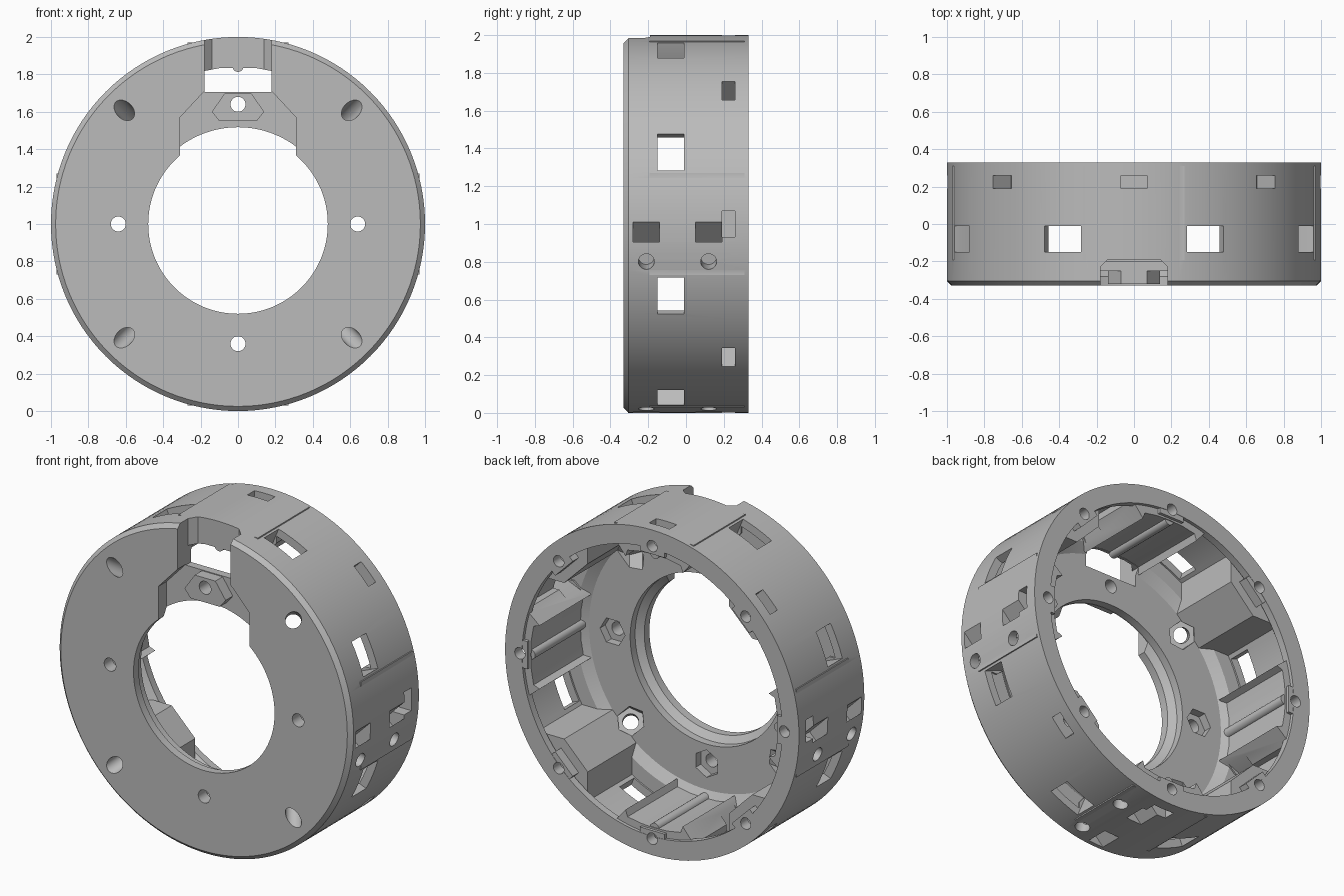
import bpy, bmesh, math
from mathutils import Matrix, Vector

if "Cube" in bpy.data.objects:
    bpy.data.objects.remove(bpy.data.objects["Cube"], do_unlink=True)

grey = bpy.data.materials.new("plain grey")
grey.use_nodes = True
colour = (0.5, 0.5, 0.5, 1)
grey.diffuse_color = colour
grey.node_tree.nodes["Principled BSDF"].inputs["Base Color"].default_value = colour


def finish(bm, name):
    bmesh.ops.recalc_face_normals(bm, faces=bm.faces)
    mesh = bpy.data.meshes.new(name)
    bm.to_mesh(mesh)
    bm.free()
    mesh.materials.append(grey)
    obj = bpy.data.objects.new(name, mesh)
    bpy.context.collection.objects.link(obj)
    return obj


def skin(bm, rings, closed):
    """Bridge equal loops of vertices with quads."""
    n = len(rings[0])
    for k in range(len(rings) if closed else len(rings) - 1):
        a, b = rings[k], rings[(k + 1) % len(rings)]
        for i in range(n):
            j = (i + 1) % n
            bm.faces.new((a[i], a[j], b[j], b[i]))


def prism(name, poly, y0, y1, matrix=Matrix()):
    """Extrude an x-z outline along y, then place it."""
    bm = bmesh.new()
    ends = [[bm.verts.new((x, y, z)) for x, z in poly] for y in (y0, y1)]
    skin(bm, ends, False)
    for end in ends:
        bm.faces.new(end)
    bm.transform(matrix)
    return finish(bm, name)


def lathe(name, profile, steps):
    """Turn an (r, y) outline about the y axis."""
    bm = bmesh.new()
    rings = []
    for k in range(steps):
        a = 2 * math.pi * k / steps
        rings.append([bm.verts.new((r * math.cos(a), y, r * math.sin(a))) for r, y in profile])
    skin(bm, rings, True)
    return finish(bm, name)


def ngon(radius, sides, cx=0, cz=0):
    step = 2 * math.pi / sides
    return [(cx + radius * math.cos(i * step), cz + radius * math.sin(i * step))
            for i in range(sides)]


def rect(x0, x1, z0, z1):
    return [(x0, z0), (x1, z0), (x1, z1), (x0, z1)]


def around(degrees):
    """Turn a part built at the +x side to an angle about the ring axis."""
    return Matrix.Rotation(-math.radians(degrees), 4, 'Y')


def combine(base, tool, operation):
    """Boolean a part into the base; use the second solver if the first changes nothing."""
    for solver in ('MANIFOLD', 'EXACT'):
        mod = base.modifiers.new("join", 'BOOLEAN')
        mod.operation = operation
        mod.solver = solver
        mod.object = tool
        graph = bpy.context.evaluated_depsgraph_get()
        result = bpy.data.meshes.new_from_object(base.evaluated_get(graph))
        base.modifiers.clear()
        if len(result.vertices) not in (0, len(base.data.vertices)):
            base.data = result
            break
    bpy.data.objects.remove(tool, do_unlink=True)


# Thin ring wall with a thicker back rim, and the front plate
housing = lathe("ring_housing", [
    (0.48, -0.33), (0.975, -0.33), (1, -0.305), (1, 0.33), (0.885, 0.33),
    (0.885, 0.285), (0.95, 0.225), (0.95, -0.16), (0.86, -0.16), (0.8, -0.2),
    (0.52, -0.2), (0.52, -0.248), (0.48, -0.28)], 128)


def add(*args):
    combine(housing, prism(*args), 'UNION')


def cut(*args):
    combine(housing, prism(*args), 'DIFFERENCE')


# Cradles with a central rod, and corner blocks between them
half = [(0.836, 0.09), (0.82, 0.18), (0.78, 0.195), (0.87, 0.27), (0.97, 0.27)]
cradle = [(0.84, 0)] + half + [(r, -t) for r, t in reversed(half)]
corner = [(0.48, 0.64), (0.64, 0.48), (0.84, 0.48), (0.48, 0.84)]
for a in range(0, 360, 90):
    add("cradle", cradle, -0.192, 0.31, around(a))
    add("cradle_rod", ngon(0.03, 16, 0.843), -0.187, 0.305, around(a))
    add("corner_block", corner, -0.21, 0.27, around(a))

# Screw bosses on the back rim, with nut slots and screw holes
for a in range(0, 360, 45):
    add("rim_boss", rect(0.85, 0.97, -0.085, 0.085), 0.15, 0.328, around(a))
for a in range(0, 360, 45):
    cut("nut_slot", rect(0.86, 1.1, -0.07, 0.07), 0.19, 0.26, around(a))
    cut("rim_screw_hole", ngon(0.035, 20, 0.9), 0.1, 0.4, around(a))
    cut("wall_window", rect(0.8, 1.1, -0.105, 0.105), -0.15, -0.01, around(a + 22.5))

# Front screw holes with hexagonal nut pockets behind
for a in (0, 180, 270):
    cut("plate_hole", ngon(0.04, 24, 0.64), -0.4, 0, around(a))
    cut("nut_pocket", ngon(0.085, 6, 0.64), -0.25, -0.1, around(a))

# Slanted holes through the front plate
for a in range(45, 360, 90):
    slant = (around(a) @ Matrix.Translation((0.86, -0.33, 0))
             @ Matrix.Rotation(math.radians(45), 4, 'Z'))
    cut("slanted_hole", ngon(0.045, 24), -0.15, 0.4, slant)
    cut("slanted_nut_pocket", ngon(0.08, 6), 0.14, 0.4, slant)

# Tie slots and round holes in the side and bottom walls
for a, side in ((0, -1), (180, 1), (270, 1)):
    for y in (-0.21, 0.12):
        slot = (around(a) @ Matrix.Translation((1, y, side * 0.04))
                @ Matrix.Rotation(side * math.radians(45), 4, 'Y'))
        cut("tie_slot", rect(-0.14, 0.1, -0.035, 0.035), -0.07, 0.07, slot)
        bore = (around(a + side * 11.5) @ Matrix.Translation((0.87, y, 0))
                @ Matrix.Rotation(math.radians(-90), 4, 'Z'))
        cut("tie_hole", ngon(0.042, 20), 0, 0.3, bore)

# Recess and notch at the top of the front
recess = [(-0.31, 0.3), (0.31, 0.3), (0.31, 0.57), (0.18, 0.71), (-0.18, 0.71), (-0.31, 0.57)]
cut("front_recess", recess, -0.4, -0.25)
opening = [(-0.18, 0.705), (0.18, 0.705), (0.18, 0.818), (0.09, 0.835), (-0.09, 0.835), (-0.18, 0.818)]
cut("notch_opening", opening, -0.4, -0.1)
notch = [(-0.18, 0.4), (0.18, 0.4), (0.18, 0.23), (0.14, 0.19), (-0.14, 0.19), (-0.18, 0.23)]
cut("notch_wall", notch, 0.81, 1.1, Matrix.Rotation(math.radians(90), 4, 'X'))
add("notch_rod", ngon(0.03, 16, 0, 0.843), -0.185, -0.05)
boss = [(-0.07, 0.7), (0.07, 0.7), (0.14, 0.6), (0.1, 0.55), (-0.1, 0.55), (-0.14, 0.6)]
add("recess_boss", boss, -0.32, -0.22)
cut("recess_hole", ngon(0.04, 24, 0, 0.64), -0.4, 0)

# Stand the ring on the ground
housing.data.transform(Matrix.Translation(Vector((0, 0, 1))))
bpy.ops.object.select_all(action='DESELECT')
housing.select_set(True)
bpy.context.view_layer.objects.active = housing
bpy.ops.object.shade_smooth_by_angle(angle=math.radians(25))
